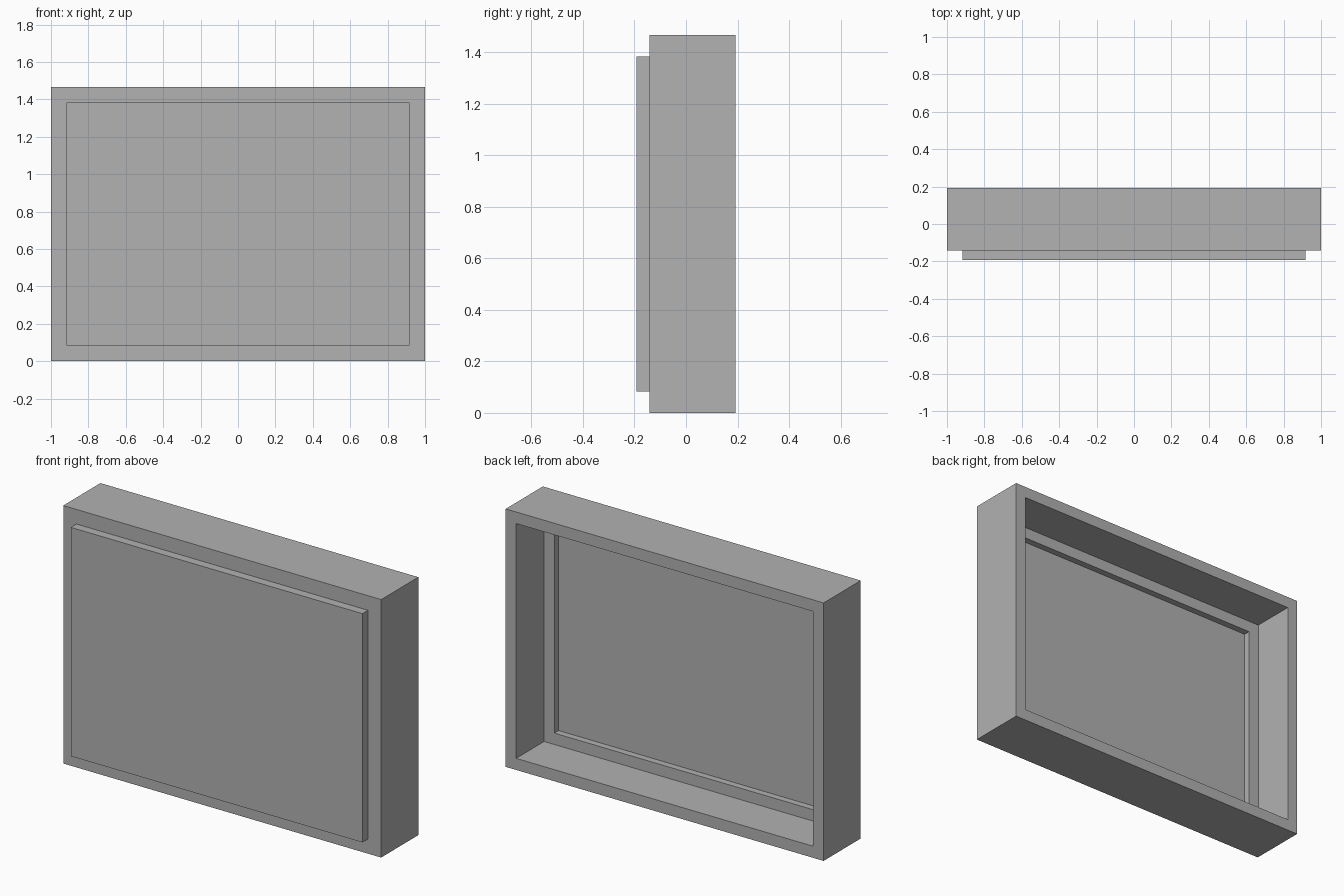
import bpy
import bmesh

cube = bpy.data.objects.get("Cube")
if cube:
    bpy.data.objects.remove(cube, do_unlink=True)

WIDTH, HEIGHT = 2.0, 1.467

# Plain grey material
grey = bpy.data.materials.new("plain grey")
grey.use_nodes = True
colour = (0.445, 0.445, 0.445, 1.0)
grey.diffuse_color = colour
grey.node_tree.nodes["Principled BSDF"].inputs["Base Color"].default_value = colour


def ring(bm, inset, y):
    """Rectangle of vertices, set in from the outer edge, at depth y."""
    x, low, high = WIDTH / 2 - inset, inset, HEIGHT - inset
    return [bm.verts.new(p) for p in ((-x, y, low), (x, y, low), (x, y, high), (-x, y, high))]


def stepped_shell(name, profile):
    """Join rectangular rings in order and cap the first and last."""
    bm = bmesh.new()
    rings = [ring(bm, inset, y) for inset, y in profile]
    for a, b in zip(rings, rings[1:]):
        for i in range(4):
            j = (i + 1) % 4
            bm.faces.new((a[i], a[j], b[j], b[i]))
    bm.faces.new(rings[0])
    bm.faces.new(rings[-1])
    bmesh.ops.recalc_face_normals(bm, faces=bm.faces)
    mesh = bpy.data.meshes.new(name)
    bm.to_mesh(mesh)
    bm.free()
    mesh.materials.append(grey)
    obj = bpy.data.objects.new(name, mesh)
    bpy.context.collection.objects.link(obj)
    return obj


# Casing: raised front panel, outer walls, open back, inner ledge and recess
stepped_shell("hollow_casing", [
    (0.083, -0.192),  # raised front panel
    (0.083, -0.142),
    (0.0, -0.142),    # outer walls
    (0.0, 0.192),
    (0.066, 0.192),   # back rim and cavity
    (0.066, -0.059),
    (0.131, -0.059),  # inner ledge and shallow recess
    (0.131, -0.097),
])
